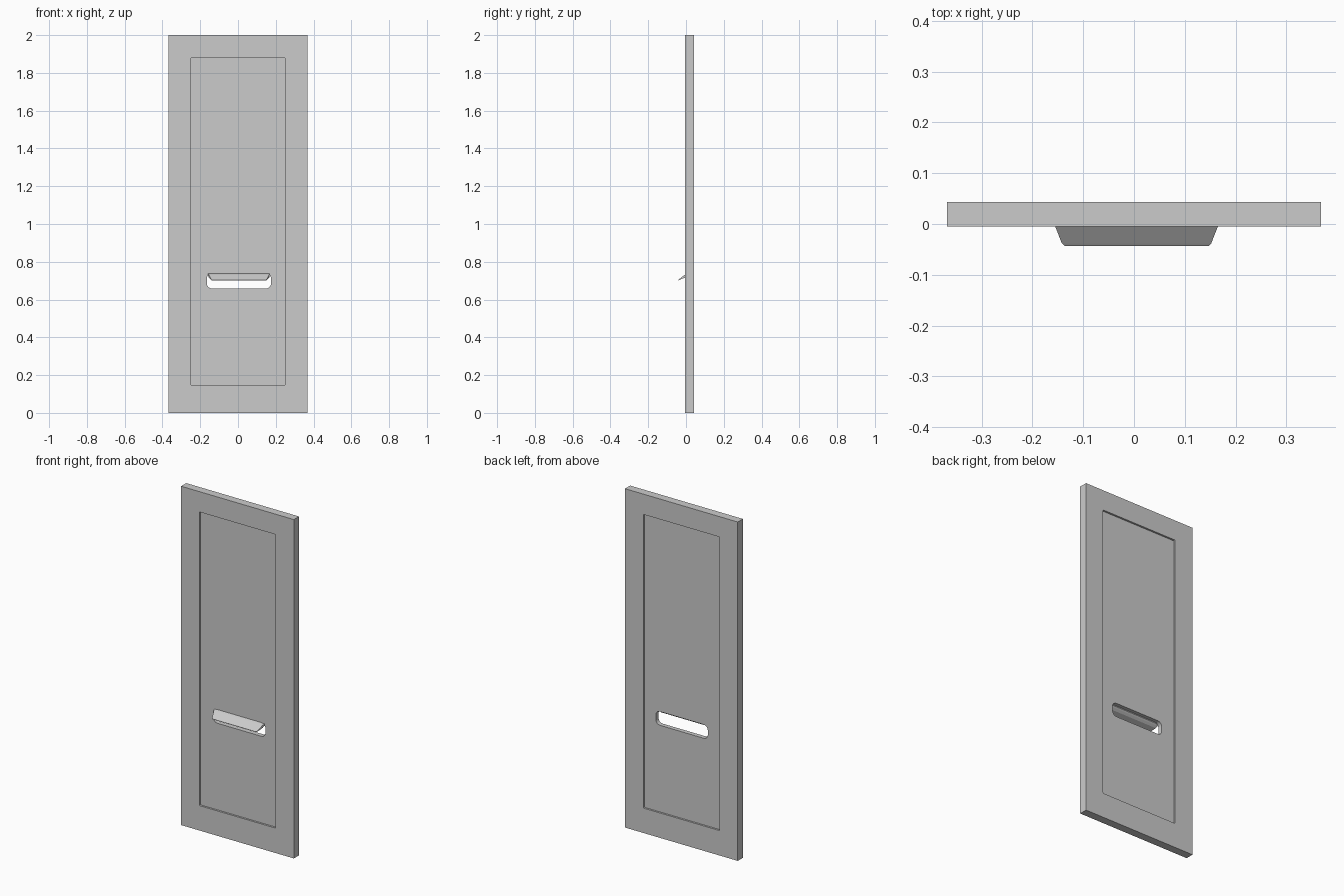
import bpy, bmesh
from math import cos, sin, pi

if "Cube" in bpy.data.objects:
    bpy.data.objects.remove(bpy.data.objects["Cube"])


def make_object(name, bm):
    bmesh.ops.recalc_face_normals(bm, faces=bm.faces[:])
    mesh = bpy.data.meshes.new(name)
    bm.to_mesh(mesh)
    bm.free()
    obj = bpy.data.objects.new(name, mesh)
    bpy.context.collection.objects.link(obj)
    return obj


def loft(name, rings):
    """Join equal-length closed rings of points and cap both ends."""
    bm = bmesh.new()
    rows = [[bm.verts.new(p) for p in ring] for ring in rings]
    n = len(rows[0])
    for a, b in zip(rows, rows[1:]):
        for i in range(n):
            j = (i + 1) % n
            bm.faces.new((a[i], a[j], b[j], b[i]))
    bm.faces.new(rows[0])
    bm.faces.new(rows[-1])
    return make_object(name, bm)


def rounded_plate(name, x0, x1, z0, z1, y0, y1, r=0.0, steps=6):
    """Upright plate with optional rounded corners."""
    corners = [(x1 - r, z1 - r), (x0 + r, z1 - r), (x0 + r, z0 + r), (x1 - r, z0 + r)]
    pts = []
    for k, (cx, cz) in enumerate(corners):
        for s in range(steps + 1 if r else 1):
            a = pi / 2 * (k + s / steps)
            pts.append((cx + r * cos(a), cz + r * sin(a)))
    return loft(name, [[(x, y, z) for x, z in pts] for y in (y0, y1)])


def cut(target, cutter):
    mod = target.modifiers.new("cut", 'BOOLEAN')
    mod.operation = 'DIFFERENCE'
    mod.solver = 'EXACT'
    mod.object = cutter
    bpy.context.view_layer.objects.active = target
    bpy.ops.object.modifier_apply(modifier=mod.name)
    bpy.data.objects.remove(cutter, do_unlink=True)


# Door slab with a shallow recessed panel on each face
FRONT, BACK, RECESS = -0.005, 0.043, 0.011
door = rounded_plate("door_slab", -0.368, 0.368, 0, 2, FRONT, BACK)
for y0, y1 in ((FRONT - 0.05, FRONT + RECESS), (BACK - RECESS, BACK + 0.05)):
    cut(door, rounded_plate("recess_cutter", -0.249, 0.249, 0.147, 1.88, y0, y1, 0.004, 3))

# Rounded slot right through the panel
SLOT_X = 0.005
cut(door, rounded_plate("slot_cutter", SLOT_X - 0.17, SLOT_X + 0.17,
                        0.658, 0.739, -0.1, 0.1, 0.028))

# Wedge flap hinged at the top of the slot, tilted outwards: y, top z, bottom z, half width
sections = [(0.012, 0.738, 0.733, 0.150),
            (0.006, 0.737, 0.726, 0.163),
            (-0.005, 0.732, 0.716, 0.160),
            (-0.038, 0.707, 0.703, 0.147),
            (-0.043, 0.703, 0.701, 0.142)]
loft("slot_flap", [[(SLOT_X - w, y, b), (SLOT_X + w, y, b),
                    (SLOT_X + w, y, t), (SLOT_X - w, y, t)]
                   for y, t, b, w in sections])
